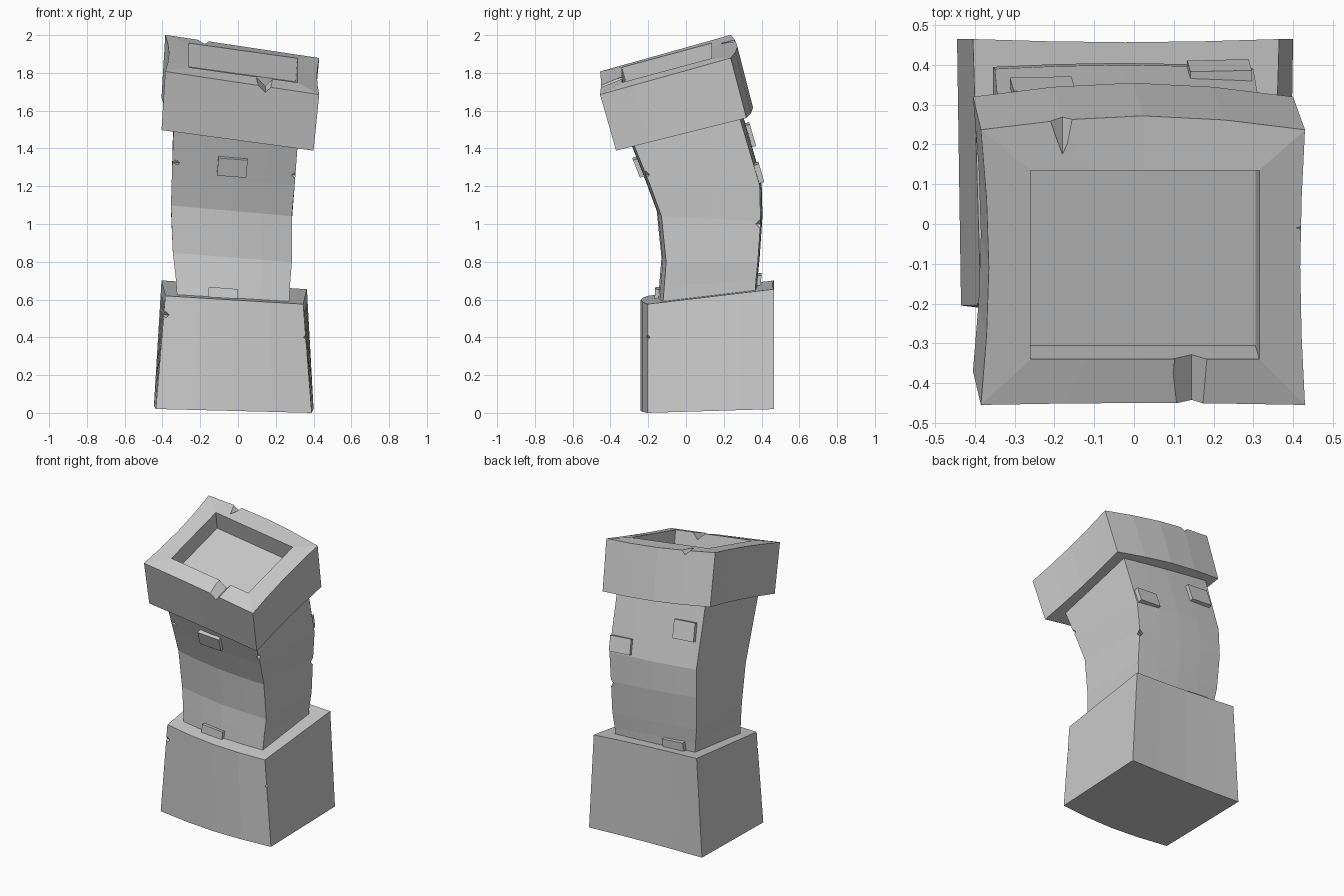
import bpy, bmesh, math
from mathutils import Vector, Matrix

if "Cube" in bpy.data.objects:
    bpy.data.objects.remove(bpy.data.objects["Cube"], do_unlink=True)

stone = bpy.data.materials.new("grey_stone")
stone.use_nodes = True
GREY = (0.6, 0.6, 0.6, 1)
stone.diffuse_color = GREY
stone.node_tree.nodes["Principled BSDF"].inputs["Base Color"].default_value = GREY

SEGS = 4
OUTWARD = [Vector((0, -1, 0)), Vector((1, 0, 0)), Vector((0, 1, 0)), Vector((-1, 0, 0))]


def finish(name, bm):
    bmesh.ops.recalc_face_normals(bm, faces=bm.faces[:])
    mesh = bpy.data.meshes.new(name)
    bm.to_mesh(mesh)
    bm.free()
    mesh.materials.append(stone)
    obj = bpy.data.objects.new(name, mesh)
    bpy.context.collection.objects.link(obj)
    return obj


def ring(left, right, front, back, z, fall_x, rise_y, bulge=(0, 0, 0, 0), flare=0):
    """Tilted four-sided section whose sides bow out or in."""
    corners = [Vector((x, y, z - fall_x * x + rise_y * y)) for x, y in
               ((left, front), (right, front), (right + flare, back), (left - flare, back))]
    points = []
    for i in range(4):
        for k in range(SEGS):
            t = k / SEGS
            points.append(corners[i].lerp(corners[(i + 1) % 4], t)
                          + OUTWARD[i] * bulge[i] * math.sin(math.pi * t))
    return points


def loft(name, rings):
    """Skin a stack of sections and close both ends."""
    bm = bmesh.new()
    rows = [[bm.verts.new(p) for p in r] for r in rings]
    count = len(rows[0])
    for low, high in zip(rows, rows[1:]):
        for i in range(count):
            j = (i + 1) % count
            bm.faces.new((low[i], low[j], high[j], high[i]))
    for row in (rows[0], rows[-1]):
        centre = bm.verts.new(sum((v.co for v in row), Vector()) / count)
        for i in range(count):
            bm.faces.new((row[i], row[(i + 1) % count], centre))
    return finish(name, bm)


def chip(obj, cuts):
    """Cut diamond-shaped chips: start point, direction, length, start and end radius."""
    bm = bmesh.new()
    for point, direction, length, r1, r2 in cuts:
        d = Vector(direction).normalized()
        place = Matrix.Translation(Vector(point) + d * length / 2) @ d.to_track_quat('Z', 'Y').to_matrix().to_4x4()
        bmesh.ops.create_cone(bm, cap_ends=True, segments=4, radius1=r1, radius2=r2,
                              depth=length, matrix=place)
    bmesh.ops.remove_doubles(bm, verts=bm.verts[:], dist=0.0001)
    cutter = finish("chip_cutter", bm)
    cutter.hide_render = True
    mod = obj.modifiers.new("chips", 'BOOLEAN')
    mod.operation = 'DIFFERENCE'
    mod.solver = 'EXACT'
    mod.object = cutter
    bpy.context.view_layer.objects.active = obj
    bpy.ops.object.modifier_apply(modifier=mod.name)
    bpy.data.objects.remove(cutter, do_unlink=True)


def brick(name, wall, x, z, side, height=0.1):
    """Raised brick lying on the front (-1) or back (+1) of the wall."""
    hit, spot, normal, _ = wall.ray_cast(Vector((x, side * 2, z)), Vector((0, -side, 0)))
    lean = math.atan2(side * normal.z, abs(normal.y))
    place = (Matrix.Translation(spot) @ Matrix.Rotation(lean, 4, 'X')
             @ Matrix.Rotation(0.08, 4, 'Y') @ Matrix.Diagonal((0.155, 0.045, height, 1)))
    bm = bmesh.new()
    bmesh.ops.create_cube(bm, size=1, matrix=place)
    return finish(name, bm)


# Flared base block
base = loft("base", [
    ring(-0.435, 0.39, -0.205, 0.465, 0.016, 0.025, 0.03, (0.035, 0, -0.008, 0), 0.01),
    ring(-0.385, 0.345, -0.205, 0.465, 0.621, 0.06, 0.12, (0.035, 0, -0.008, 0), 0.02),
])

# Bent shaft
bow = (0.025, 0, 0.01, 0)
shaft = loft("shaft", [
    ring(-0.315, 0.265, -0.13, 0.36, 0.50, 0.06, 0.1, bow),
    ring(-0.33, 0.275, -0.115, 0.37, 0.70, 0.08, 0.05, bow),
    ring(-0.345, 0.285, -0.105, 0.38, 0.82, 0.08, 0, bow),
    ring(-0.355, 0.285, -0.13, 0.395, 1.06, 0.09, -0.05, bow),
    ring(-0.35, 0.30, -0.19, 0.39, 1.23, 0.08, 0, bow),
    ring(-0.34, 0.32, -0.30, 0.275, 1.57, 0.1, 0.2, bow),
])

# Tilted cap with a sunken opening
cap = loft("cap", [
    ring(-0.405, 0.40, -0.37, 0.32, 1.535, 0.135, 0.25, (-0.005, -0.01, 0.035, -0.02)),
    ring(-0.385, 0.43, -0.455, 0.237, 1.877, 0.15, 0.28, (-0.005, -0.012, 0.035, -0.02)),
    ring(-0.26, 0.315, -0.34, 0.135, 1.885, 0.14, 0.27),
    ring(-0.275, 0.305, -0.305, 0.17, 1.75, 0.14, 0.27),
])

# Raised bricks
bpy.context.view_layer.update()
brick("front_brick_upper", shaft, -0.03, 1.305, -1)
brick("front_brick_lower", shaft, -0.08, 0.625, -1, 0.07)
brick("back_brick_left", shaft, 0.215, 1.27, 1)
brick("back_brick_right", shaft, -0.23, 1.47, 1, 0.12)
brick("back_brick_lower", shaft, -0.18, 0.70, 1, 0.07)

# Chipped edges
chip(base, [
    ((-0.43, -0.25, 0.525), (1, 0.9, -0.1), 0.11, 0.04, 0),
    ((0.41, -0.25, 0.40), (-1, 0.9, 0), 0.11, 0.035, 0),
])
chip(shaft, [
    ((-0.38, -0.27, 1.33), (1, 0.9, -0.1), 0.11, 0.045, 0),
    ((0.335, -0.24, 1.26), (-1, 0.9, 0), 0.09, 0.035, 0),
    ((0.32, 0.43, 1.0), (-1, -1, 0), 0.11, 0.045, 0),
])
chip(cap, [
    ((0.145, -0.52, 1.725), (0, 1, 0.28), 0.22, 0.05, 0.045),
    ((-0.18, 0.30, 1.985), (0, -1, -0.28), 0.14, 0.045, 0),
    ((0.46, -0.01, 1.815), (-1, 0, 0.1), 0.07, 0.03, 0),
])
